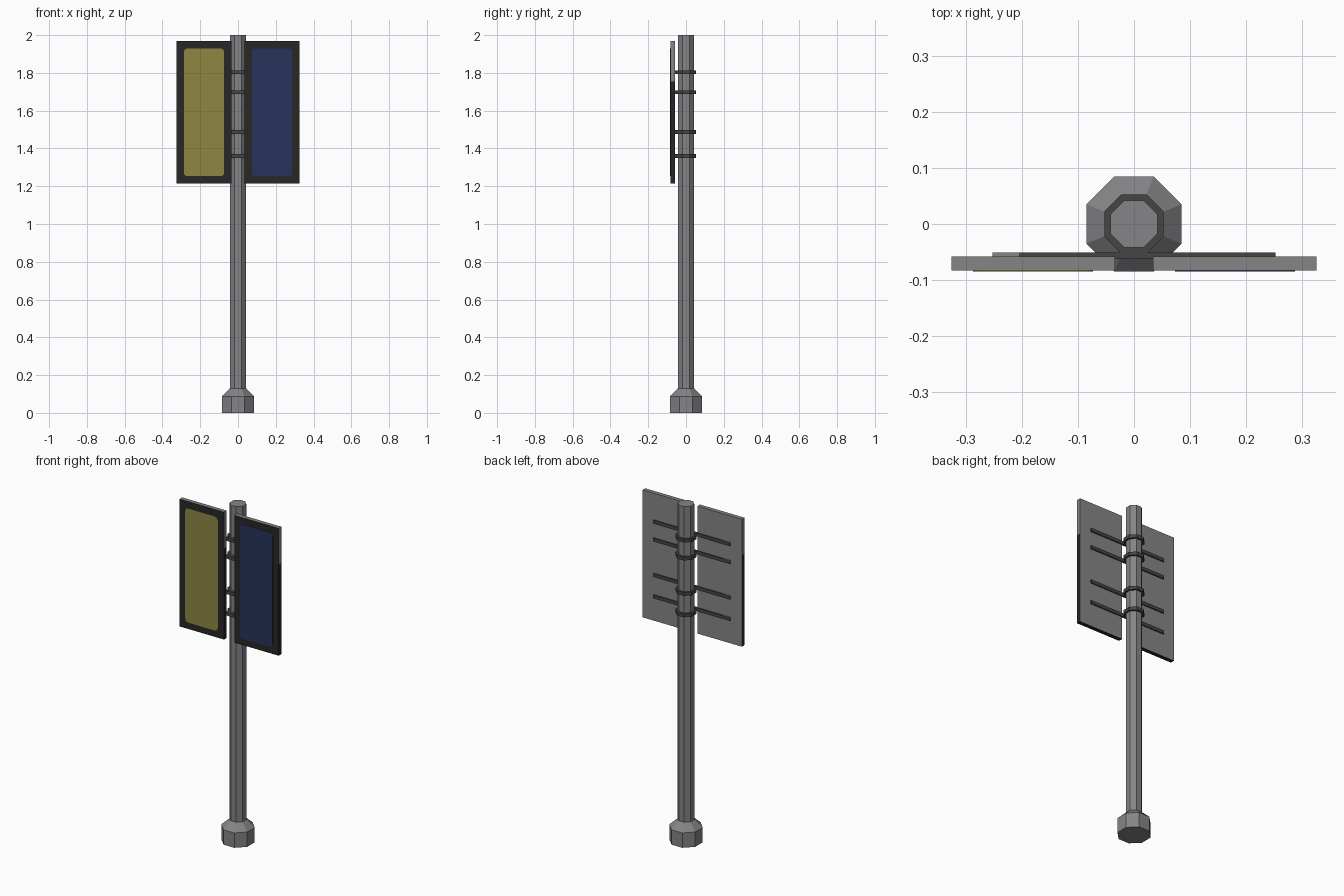
import bpy, bmesh, math

if "Cube" in bpy.data.objects:
    bpy.data.objects.remove(bpy.data.objects["Cube"], do_unlink=True)


def material(name, rgb):
    m = bpy.data.materials.new(name)
    m.use_nodes = True
    m.diffuse_color = (*rgb, 1)
    bsdf = next(n for n in m.node_tree.nodes if n.type == 'BSDF_PRINCIPLED')
    bsdf.inputs["Base Color"].default_value = (*rgb, 1)
    return m


steel = material("steel grey", (0.235, 0.23, 0.24))
back_grey = material("panel back grey", (0.235, 0.235, 0.235))
bracket_dark = material("bracket dark grey", (0.06, 0.06, 0.06))
frame_black = material("frame black", (0.02, 0.02, 0.02))
yellow = material("olive yellow", (0.27, 0.24, 0.055))
blue = material("navy blue", (0.02, 0.033, 0.105))


def finish(name, bm, mats, rule=None):
    bmesh.ops.recalc_face_normals(bm, faces=bm.faces)
    bm.normal_update()
    if rule:
        for f in bm.faces:
            f.material_index = rule(f.normal, f.calc_center_median())
    me = bpy.data.meshes.new(name)
    bm.to_mesh(me)
    bm.free()
    for m in mats:
        me.materials.append(m)
    ob = bpy.data.objects.new(name, me)
    bpy.context.collection.objects.link(ob)
    return ob


def lathe8(name, profile, mat, ring=False):
    """Octagonal lathe; profile holds (half width across flats, z)."""
    bm = bmesh.new()
    loops = []
    for a, z in profile:
        r = a / math.cos(math.pi / 8)
        loops.append([bm.verts.new((r * math.cos((k + .5) * math.pi / 4),
                                    r * math.sin((k + .5) * math.pi / 4), z))
                      for k in range(8)])
    pairs = list(zip(loops, loops[1:]))
    if ring:
        pairs.append((loops[-1], loops[0]))
    else:
        bm.faces.new(loops[0])
        bm.faces.new(loops[-1])
    for lo, hi in pairs:
        for k in range(8):
            n = (k + 1) % 8
            bm.faces.new((lo[k], lo[n], hi[n], hi[k]))
    return finish(name, bm, [mat])


def box(name, lo, hi, mats, rule=None, cut=None):
    """Box between two corners, optionally cut by a plane (point, normal)."""
    bm = bmesh.new()
    bmesh.ops.create_cube(bm, size=1)
    for v in bm.verts:
        v.co = [(l + h) / 2 + c * (h - l) for l, h, c in zip(lo, hi, v.co)]
    if cut:
        bmesh.ops.bisect_plane(bm, geom=bm.verts[:] + bm.edges[:] + bm.faces[:],
                               plane_co=cut[0], plane_no=cut[1])
    return finish(name, bm, mats, rule)


def rounded_plate(name, x0, x1, z0, z1, y0, y1, r, mat):
    bm = bmesh.new()
    corners = [(x1 - r, z1 - r), (x0 + r, z1 - r), (x0 + r, z0 + r), (x1 - r, z0 + r)]
    vs = []
    for i, (cx, cz) in enumerate(corners):
        for s in range(4):
            t = (i + s / 3) * math.pi / 2
            vs.append(bm.verts.new((cx + r * math.cos(t), y0, cz + r * math.sin(t))))
    face = bm.faces.new(vs)
    ext = bmesh.ops.extrude_face_region(bm, geom=[face], use_keep_orig=True)
    for v in ext["geom"]:
        if isinstance(v, bmesh.types.BMVert):
            v.co.y = y1
    return finish(name, bm, [mat])


# Post and foot
lathe8("post", [(0.042, 0.1), (0.042, 2.0)], steel)
lathe8("foot", [(0.085, 0), (0.085, 0.088), (0.042, 0.13)], steel)


# Panel shell: black front, underside and lower edges; grey back, top and upper edges
def panel_rule(n, c):
    if n.y > 0.5 or n.z > 0.5:
        return 0
    if abs(n.x) > 0.5 and c.z > 1.755:
        return 0
    return 1


for side, s, paint in (("right", -1, yellow), ("left", 1, blue)):
    x0, x1 = sorted((s * 0.034, s * 0.325))
    box(side + "_panel", (x0, -0.083, 1.215), (x1, -0.058, 1.97),
        [back_grey, frame_black], panel_rule, ((0, 0, 1.755), (0, 0, 1)))
    p0, p1 = sorted((s * 0.073, s * 0.287))
    rounded_plate(side + "_sign_face", p0, p1, 1.253, 1.93, -0.0845, -0.082, 0.02, paint)


# Clamps: a collar round the post and a crossbar behind the panels
def bar_rule(n, c):
    return 1 if n.z > 0.5 and c.x < -0.205 else 0


for i, z in enumerate((1.36, 1.487, 1.697, 1.803), 1):
    h = 0.01
    lathe8(f"collar_{i}", [(0.04, z - h), (0.053, z - h), (0.053, z + h), (0.04, z + h)],
           bracket_dark, ring=True)
    box(f"crossbar_{i}", (-0.252, -0.062, z - h), (0.252, -0.051, z + h),
        [bracket_dark, back_grey], bar_rule, ((-0.205, 0, 0), (1, 0, 0)))
